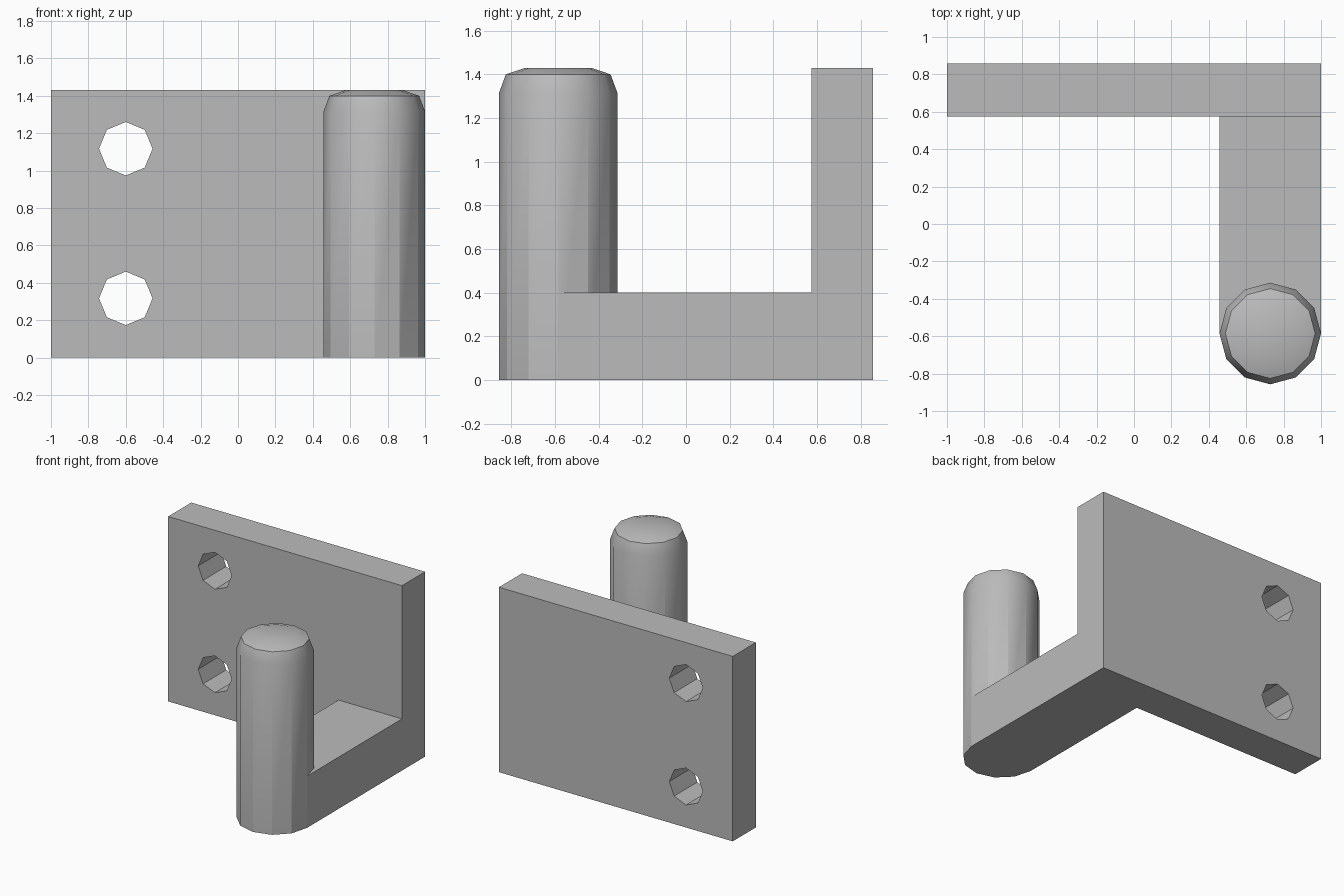
import bpy, bmesh
from math import radians, pi, cos, sin
from mathutils import Matrix

cube = bpy.data.objects.get("Cube")
if cube:
    bpy.data.objects.remove(cube, do_unlink=True)

grey = bpy.data.materials.new("plain grey")
grey.use_nodes = True
colour = (0.5, 0.5, 0.5, 1)
grey.diffuse_color = colour
grey.node_tree.nodes["Principled BSDF"].inputs["Base Color"].default_value = colour


def add_object(name, bm):
    bmesh.ops.recalc_face_normals(bm, faces=bm.faces)
    mesh = bpy.data.meshes.new(name)
    bm.to_mesh(mesh)
    bm.free()
    mesh.materials.append(grey)
    obj = bpy.data.objects.new(name, mesh)
    bpy.context.collection.objects.link(obj)
    return obj


def box(name, low, high):
    bm = bmesh.new()
    bmesh.ops.create_cube(bm, size=1)
    for v in bm.verts:
        v.co = [h if c > 0 else l for c, l, h in zip(v.co, low, high)]
    return add_object(name, bm)


# Back plate with two eight-sided bolt holes
plate = box("back_plate", (-1, 0.575, 0), (1, 0.857, 1.43))
bm = bmesh.new()
for z in (0.317, 1.117):
    place = Matrix.Translation((-0.6, 0.716, z)) @ Matrix.Rotation(pi / 2, 4, 'X')
    bmesh.ops.create_cone(bm, cap_ends=True, segments=8, radius1=0.143,
                          radius2=0.143, depth=0.6, matrix=place)
cutter = add_object("bolt_hole_cutter", bm)
cutter.hide_render = True
cut = plate.modifiers.new("bolt holes", 'BOOLEAN')
cut.operation = 'DIFFERENCE'
cut.solver = 'EXACT'
cut.object = cutter
bpy.context.view_layer.objects.active = plate
bpy.ops.object.modifier_apply(modifier=cut.name)
bpy.data.objects.remove(cutter, do_unlink=True)

# Arm reaching forward to the pin
box("support_arm", (0.457, -0.585, 0), (1, 0.575, 0.4))

# Twelve-sided pin with a chamfered, slightly domed top
profile = [(0.2715, 0), (0.2715, 1.315), (0.24, 1.4), (0.152, 1.43)]
sides = 12
bm = bmesh.new()
rings = [[bm.verts.new((0.7285 + r * cos(2 * pi * i / sides),
                        -0.5855 + r * sin(2 * pi * i / sides), z))
          for i in range(sides)] for r, z in profile]
for a, b in zip(rings, rings[1:]):
    for i in range(sides):
        j = (i + 1) % sides
        bm.faces.new((a[i], a[j], b[j], b[i]))
bm.faces.new(rings[0])
bm.faces.new(rings[-1])
pin = add_object("pin", bm)

bpy.ops.object.select_all(action='DESELECT')
pin.select_set(True)
bpy.context.view_layer.objects.active = pin
bpy.ops.object.shade_smooth_by_angle(angle=radians(29))
